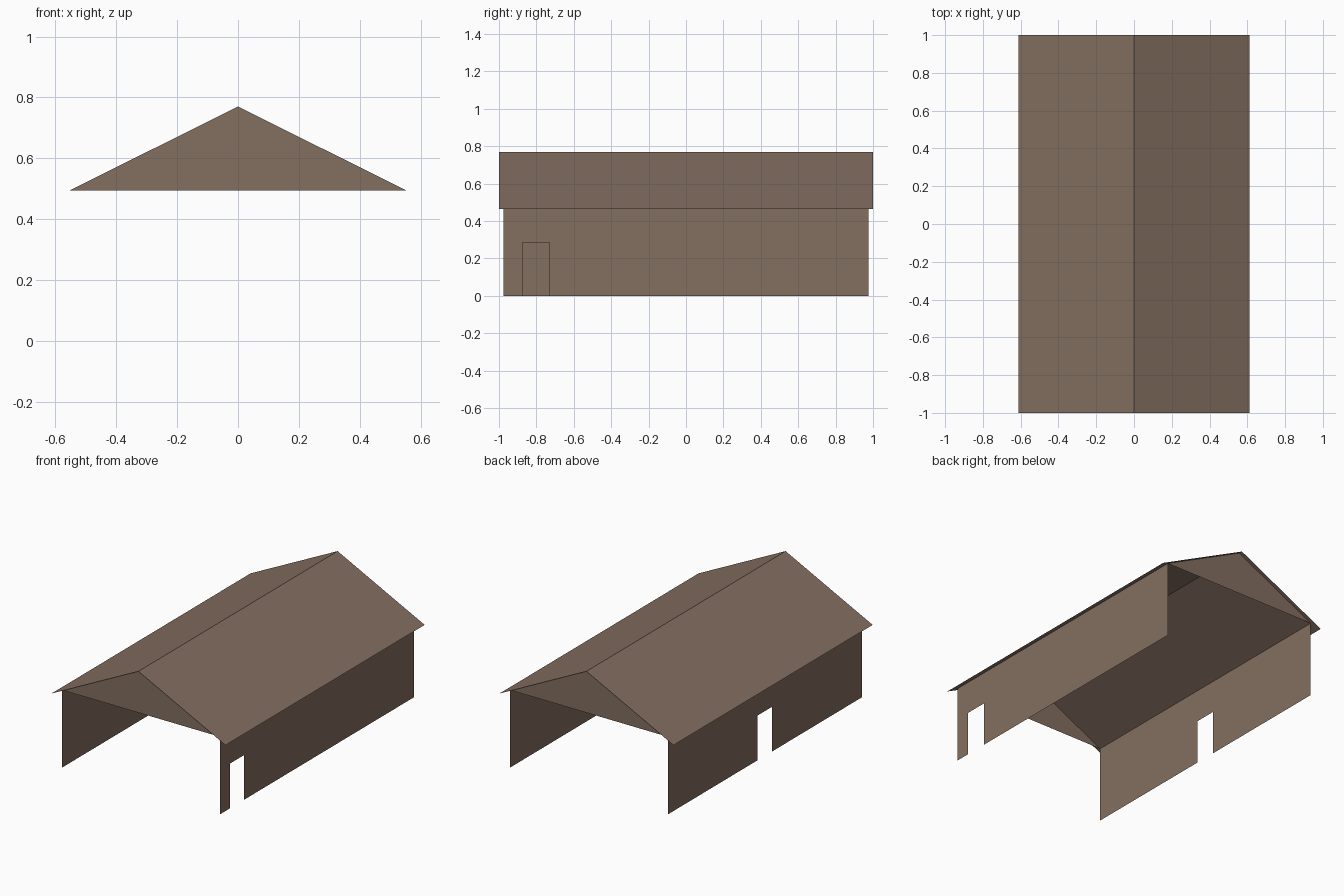
import bpy

if "Cube" in bpy.data.objects:
    bpy.data.objects.remove(bpy.data.objects["Cube"])

# Main dimensions
WALL_X, WALL_Y = 0.555, 0.975
EAVE_X, EAVE_Z = 0.612, 0.465
RIDGE_Z, ROOF_Y = 0.77, 1.0
WALL_TOP = RIDGE_Z - (RIDGE_Z - EAVE_Z) * WALL_X / EAVE_X
DOOR_H, DOOR_HALF = 0.284, 0.0725

brown = bpy.data.materials.new("weathered brown")
brown.diffuse_color = (0.228, 0.157, 0.116, 1.0)
brown.use_nodes = True
brown.node_tree.nodes["Principled BSDF"].inputs["Base Color"].default_value = brown.diffuse_color


def sheet(name, verts, faces):
    """Thin surface object made from a few outline points."""
    mesh = bpy.data.meshes.new(name)
    mesh.from_pydata(verts, [], faces)
    mesh.materials.append(brown)
    obj = bpy.data.objects.new(name, mesh)
    bpy.context.collection.objects.link(obj)
    return obj


def side_wall(name, side, door_y):
    """Long wall outline with a doorway notch, facing outward."""
    a, b = door_y - DOOR_HALF, door_y + DOOR_HALF
    outline = [(-WALL_Y, 0), (a, 0), (a, DOOR_H), (b, DOOR_H), (b, 0),
               (WALL_Y, 0), (WALL_Y, WALL_TOP), (-WALL_Y, WALL_TOP)]
    if side < 0:
        outline.reverse()
    sheet(name, [(side * WALL_X, y, z) for y, z in outline],
          [range(len(outline))])


def gable(name, side):
    """Triangular end panel under the roof; the end below stays open."""
    verts = [(side * -WALL_X, side * WALL_Y, WALL_TOP),
             (0, side * WALL_Y, RIDGE_Z),
             (side * WALL_X, side * WALL_Y, WALL_TOP)]
    sheet(name, verts, [(0, 1, 2)])


# Side walls: corner doorway on the right, central doorway on the left
side_wall("right_wall", 1, -0.8025)
side_wall("left_wall", -1, 0.0)

# Gable ends
gable("front_gable", -1)
gable("back_gable", 1)

# Two-slope roof overhanging walls and gables
profile = [(-EAVE_X, EAVE_Z), (0, RIDGE_Z), (EAVE_X, EAVE_Z)]
sheet("roof", [(x, y, z) for y in (-ROOF_Y, ROOF_Y) for x, z in profile],
      [(0, 1, 4, 3), (1, 2, 5, 4)])
